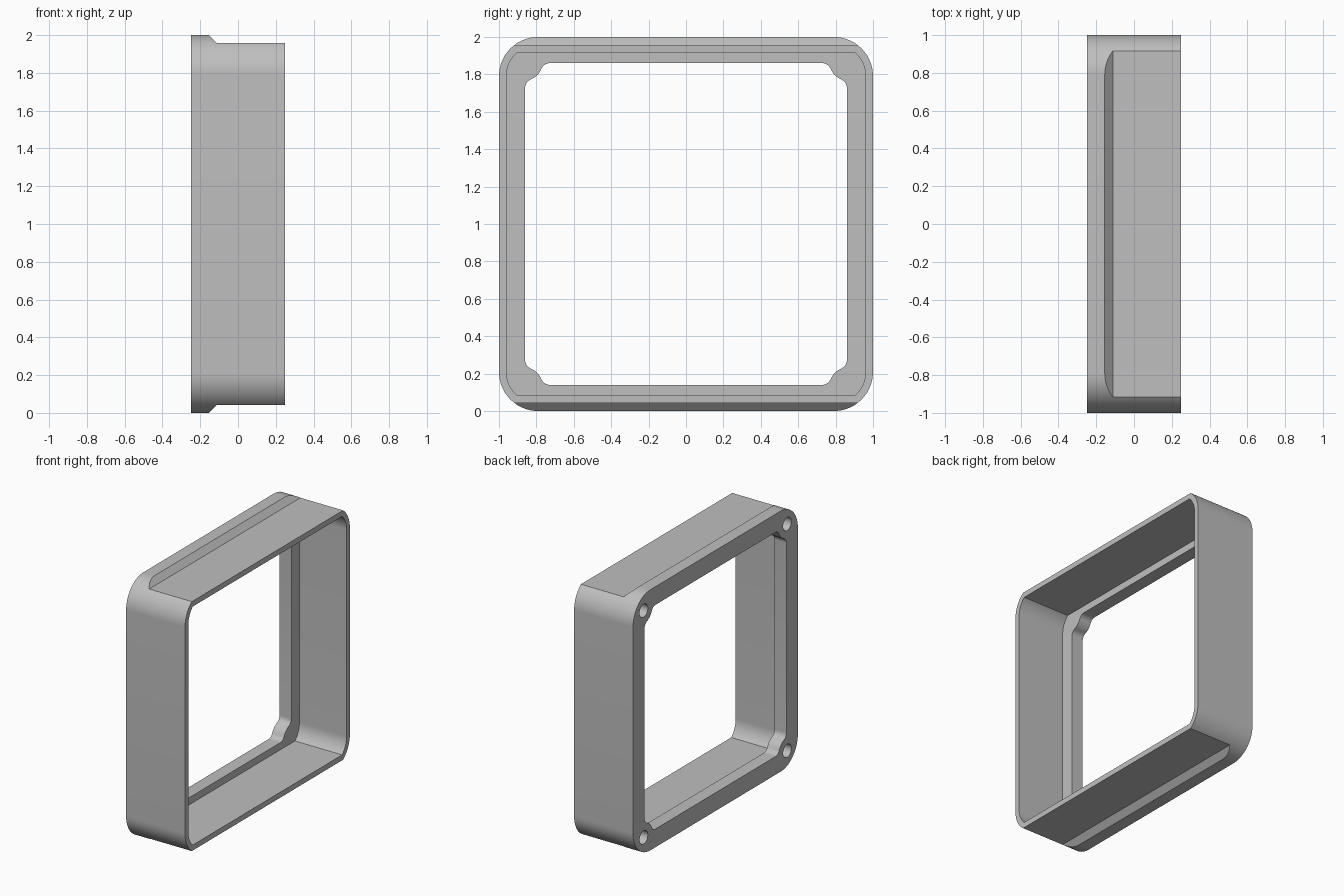
import bpy, bmesh
from math import radians, degrees, sin, cos, asin, atan2, hypot

cube = bpy.data.objects.get("Cube")
if cube:
    bpy.data.objects.remove(cube, do_unlink=True)

BACK, FRONT = -0.25, 0.25      # depth along x
LIP = -0.15                    # inner face of the rear lip
CORNER = 0.79                  # centre of the rounded corners
BOSS = 0.87                    # screw boss centre

grey = bpy.data.materials.new("plain grey")
grey.use_nodes = True
colour = (0.52, 0.52, 0.52, 1)
grey.diffuse_color = colour
grey.node_tree.nodes["Principled BSDF"].inputs["Base Color"].default_value = colour


def arc(cy, cz, r, a0, a1, n=12):
    """Points on an arc, angles in degrees."""
    angles = [radians(a0 + (a1 - a0) * i / n) for i in range(n + 1)]
    return [(cy + r * cos(a), cz + r * sin(a)) for a in angles]


def four_corners(corner):
    """Repeat a one-quadrant path by quarter turns."""
    pts = []
    for _ in range(4):
        pts += corner
        corner = [(-z, y) for y, z in corner]
    return pts


def prism(name, pts, place, start, end):
    """Extrude a closed 2D profile between two depths."""
    bm = bmesh.new()
    a = [bm.verts.new(place(p, start)) for p in pts]
    b = [bm.verts.new(place(p, end)) for p in pts]
    bm.faces.new(a)
    bm.faces.new(b[::-1])
    for i in range(len(pts)):
        j = (i + 1) % len(pts)
        bm.faces.new((a[j], a[i], b[i], b[j]))
    bmesh.ops.recalc_face_normals(bm, faces=bm.faces)
    mesh = bpy.data.meshes.new(name)
    bm.to_mesh(mesh)
    bm.free()
    obj = bpy.data.objects.new(name, mesh)
    mesh.materials.append(grey)
    bpy.context.collection.objects.link(obj)
    return obj


def along_x(p, x):
    return (x, p[0], p[1] + 1)


def along_y(p, y):
    return (p[0], y, p[1] + 1)


# Outer rounded block
frame = prism("frame", four_corners(arc(CORNER, CORNER, 0.21, 0, 90, 20)),
              along_x, BACK, FRONT)

# Top and bottom steps, with a sloped shoulder
cutters = []
for s in (1, -1):
    step = [(-0.155, 1), (-0.112, 0.957), (0.4, 0.957), (0.4, 1.2), (-0.155, 1.2)]
    cutters.append(prism("step_cutter", [(x, s * z) for x, z in step],
                         along_y, -1.2, 1.2))

# Main cavity, flattened at the top and bottom
flat = degrees(asin((0.915 - CORNER) / 0.17))
side = arc(CORNER, CORNER, 0.17, 0, flat)
half = [(y, -z) for y, z in side[::-1]] + side
cutters.append(prism("cavity_cutter", half + [(-y, -z) for y, z in half],
                     along_x, LIP, FRONT + 0.1))

# Lip opening, curving around the four screw bosses
edge, fillet, boss = 0.86, 0.05, 0.105
c = edge - fillet
t = BOSS - (hypot(fillet + boss, 0) ** 2 - (BOSS - c) ** 2) ** 0.5
a = degrees(atan2(BOSS - t, BOSS - c))
corner = (arc(c, t, fillet, 0, a, 8)
          + arc(BOSS, BOSS, boss, 180 + a, 270 - a, 8)[1:-1]
          + arc(t, c, fillet, 90 - a, 90, 8))
cutters.append(prism("opening_cutter", four_corners(corner),
                     along_x, BACK - 0.1, LIP + 0.05))

# Blind screw holes in the back
for y in (-BOSS, BOSS):
    for z in (-BOSS, BOSS):
        cutters.append(prism("hole_cutter", arc(y, z, 0.05, 0, 360, 32)[:-1],
                             along_x, BACK - 0.1, LIP - 0.012))

# Cut the block, then discard the cutters
for cutter in cutters:
    cutter.hide_render = True
    mod = frame.modifiers.new(cutter.name, "BOOLEAN")
    mod.operation = "DIFFERENCE"
    mod.solver = "EXACT"
    mod.object = cutter
depsgraph = bpy.context.evaluated_depsgraph_get()
cut_mesh = bpy.data.meshes.new_from_object(frame.evaluated_get(depsgraph))
frame.modifiers.clear()
frame.data = cut_mesh
cut_mesh.name = "frame"
for cutter in cutters:
    bpy.data.objects.remove(cutter, do_unlink=True)

# Smooth the rounded corners and keep the edges crisp
bpy.ops.object.select_all(action="DESELECT")
frame.select_set(True)
bpy.context.view_layer.objects.active = frame
bpy.ops.object.shade_smooth_by_angle(angle=radians(25))
